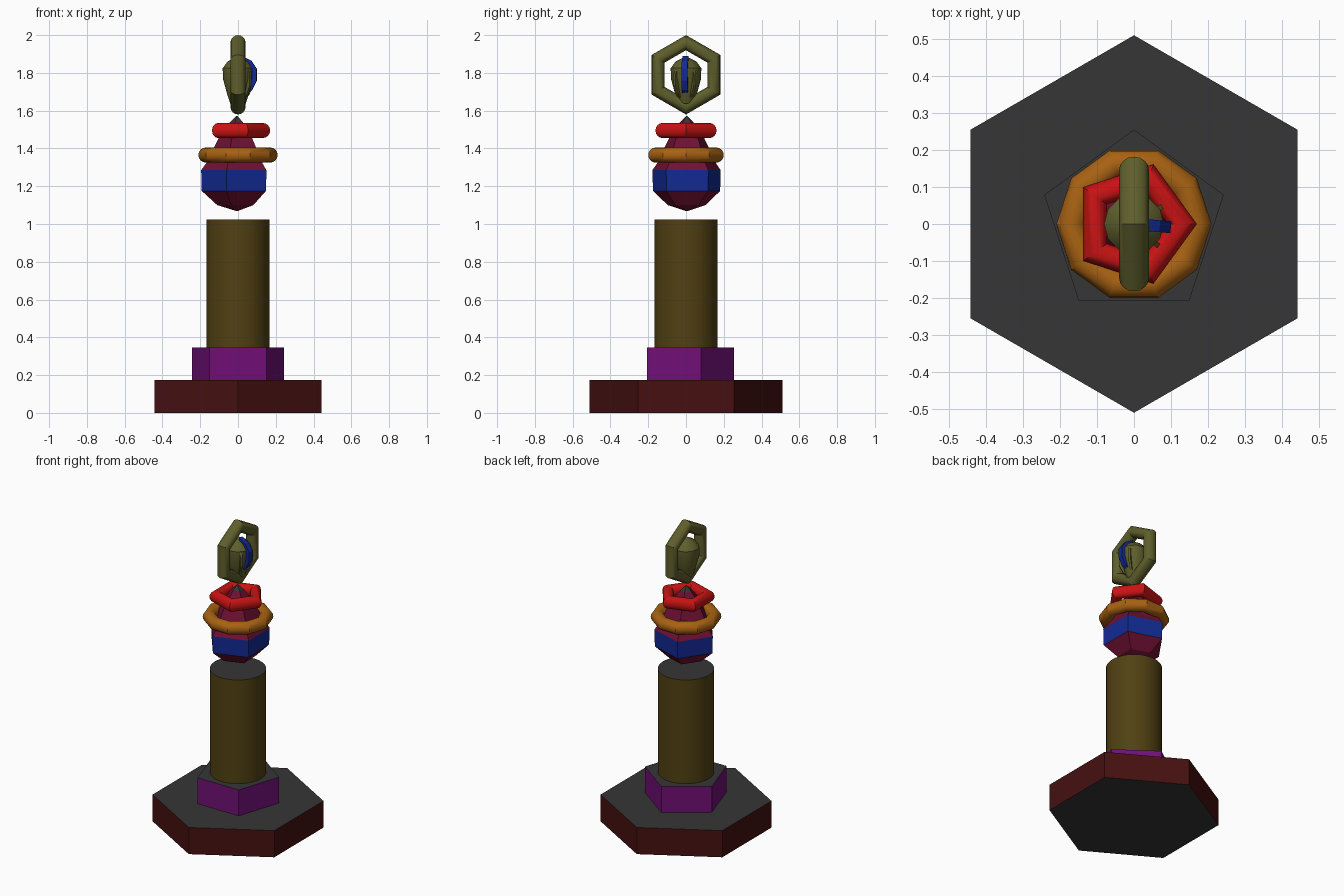
import bpy, bmesh, math
from mathutils import Vector, Matrix

if "Cube" in bpy.data.objects:
    bpy.data.objects.remove(bpy.data.objects["Cube"])


def material(name, r, g, b):
    m = bpy.data.materials.new(name)
    lin = [((c / 255 + 0.055) / 1.055) ** 2.4 if c > 10 else c / 255 / 12.92 for c in (r, g, b)]
    m.diffuse_color = (*lin, 1)
    m.use_nodes = True
    m.node_tree.nodes["Principled BSDF"].inputs["Base Color"].default_value = m.diffuse_color
    return m


BROWN = material("dark red brown", 70, 16, 16)
GREY = material("charcoal", 54, 54, 54)
PURPLE = material("purple", 112, 15, 118)
BRONZE = material("bronze", 80, 64, 18)
MAROON = material("maroon", 112, 16, 50)
BLUE = material("deep blue", 18, 42, 148)
ORANGE = material("amber", 168, 98, 18)
RED = material("red", 200, 19, 19)
OLIVE = material("olive", 94, 94, 44)


def finish(bm, name, mats, rule=None, smooth=False):
    bmesh.ops.recalc_face_normals(bm, faces=bm.faces)
    for f in bm.faces:
        f.material_index = rule(f) if rule else 0
    me = bpy.data.meshes.new(name)
    bm.to_mesh(me)
    bm.free()
    ob = bpy.data.objects.new(name, me)
    bpy.context.collection.objects.link(ob)
    for m in mats:
        me.materials.append(m)
    if smooth:
        smooth_by_angle(ob)
    return ob


def smooth_by_angle(ob):
    bpy.ops.object.select_all(action='DESELECT')
    ob.select_set(True)
    bpy.context.view_layer.objects.active = ob
    bpy.ops.object.shade_smooth_by_angle(angle=math.radians(30))


def lathe(name, profile, sides, start, mats, rule=None, centre=(0, 0), smooth=False):
    """Closed solid from (radius, z) rings with the given number of sides."""
    bm = bmesh.new()
    rings = []
    for r, z in profile:
        ring = []
        for i in range(sides):
            a = math.radians(start) + math.tau * i / sides
            ring.append(bm.verts.new((centre[0] + r * math.cos(a), centre[1] + r * math.sin(a), z)))
        rings.append(ring)
    for low, high in zip(rings, rings[1:]):
        for i in range(sides):
            j = (i + 1) % sides
            bm.faces.new((low[i], low[j], high[j], high[i]))
    bm.faces.new(rings[0])
    bm.faces.new(rings[-1])
    return finish(bm, name, mats, rule, smooth)


def ring(name, major, minor, sides, z, mat, rot=(0, 0, 0)):
    bpy.ops.mesh.primitive_torus_add(major_segments=sides, minor_segments=16, major_radius=major,
                                     minor_radius=minor, location=(0, 0, z), rotation=rot)
    ob = bpy.context.object
    ob.name = name
    ob.data.materials.append(mat)
    smooth_by_angle(ob)


def fin(name, outline, angle, thick, mat):
    """Thin radial plate from (radius, z) points."""
    bm = bmesh.new()
    face = bm.faces.new([bm.verts.new((r, -thick / 2, z)) for r, z in outline])
    ext = bmesh.ops.extrude_face_region(bm, geom=[face])
    bmesh.ops.translate(bm, vec=Vector((0, thick, 0)),
                        verts=[v for v in ext["geom"] if isinstance(v, bmesh.types.BMVert)])
    if not face.is_valid or len(bm.faces) < len(outline) + 2:
        bm.faces.new(bm.verts[:len(outline)])
    bmesh.ops.rotate(bm, verts=bm.verts, matrix=Matrix.Rotation(math.radians(angle), 3, 'Z'))
    finish(bm, name, [mat])


def cap_rule(f):
    return 1 if abs(f.normal.z) > 0.9 else 0


# stacked pedestal with grey end caps
lathe("base_plinth", [(0.51, 0), (0.51, 0.175)], 6, 90, [BROWN, GREY], cap_rule)
lathe("pentagon_block", [(0.255, 0.175), (0.255, 0.345)], 5, 90, [PURPLE, GREY], cap_rule)
lathe("column", [(0.167, 0.345), (0.167, 1.025)], 40, 0, [BRONZE, GREY], cap_rule, smooth=True)


# five-sided bead: blue belt and grey tip
def bead_rule(f):
    z = f.calc_center_median().z
    return 1 if 1.18 < z < 1.28 else 2 if z > 1.535 else 0


lathe("faceted_bead", [(0.008, 1.07), (0.105, 1.1), (0.187, 1.175), (0.19, 1.285), (0.165, 1.32),
                       (0.115, 1.42), (0.09, 1.47), (0.036, 1.54), (0.003, 1.572)],
      5, 181, [MAROON, BLUE, GREY], bead_rule, centre=(-0.005, 0.004))

# rings around the bead and the upright ring on top
ring("amber_ring", 0.17, 0.04, 10, 1.365, ORANGE)
ring("red_ring", 0.13, 0.04, 5, 1.495, RED)
ring("upright_ring", 0.17, 0.04, 6, 1.79, OLIVE, (0, math.pi / 2, 0))

# small pendant held in the upright ring, with ribs on its right side
lathe("pendant", [(0.03, 1.63), (0.042, 1.64), (0.058, 1.69), (0.08, 1.77), (0.081, 1.825),
                  (0.055, 1.86), (0.008, 1.885)], 12, 0, [OLIVE], smooth=True)
outline = [(0.03, 1.67), (0.075, 1.71), (0.1, 1.76), (0.1, 1.82), (0.07, 1.865), (0.02, 1.89)]
fin("pendant_blue_rib", outline, -5, 0.032, BLUE)
for i, angle in enumerate((-42, 32)):
    fin(f"pendant_rib_{i + 1}", [(r * 0.9, z - 0.025) for r, z in outline], angle, 0.014, OLIVE)
